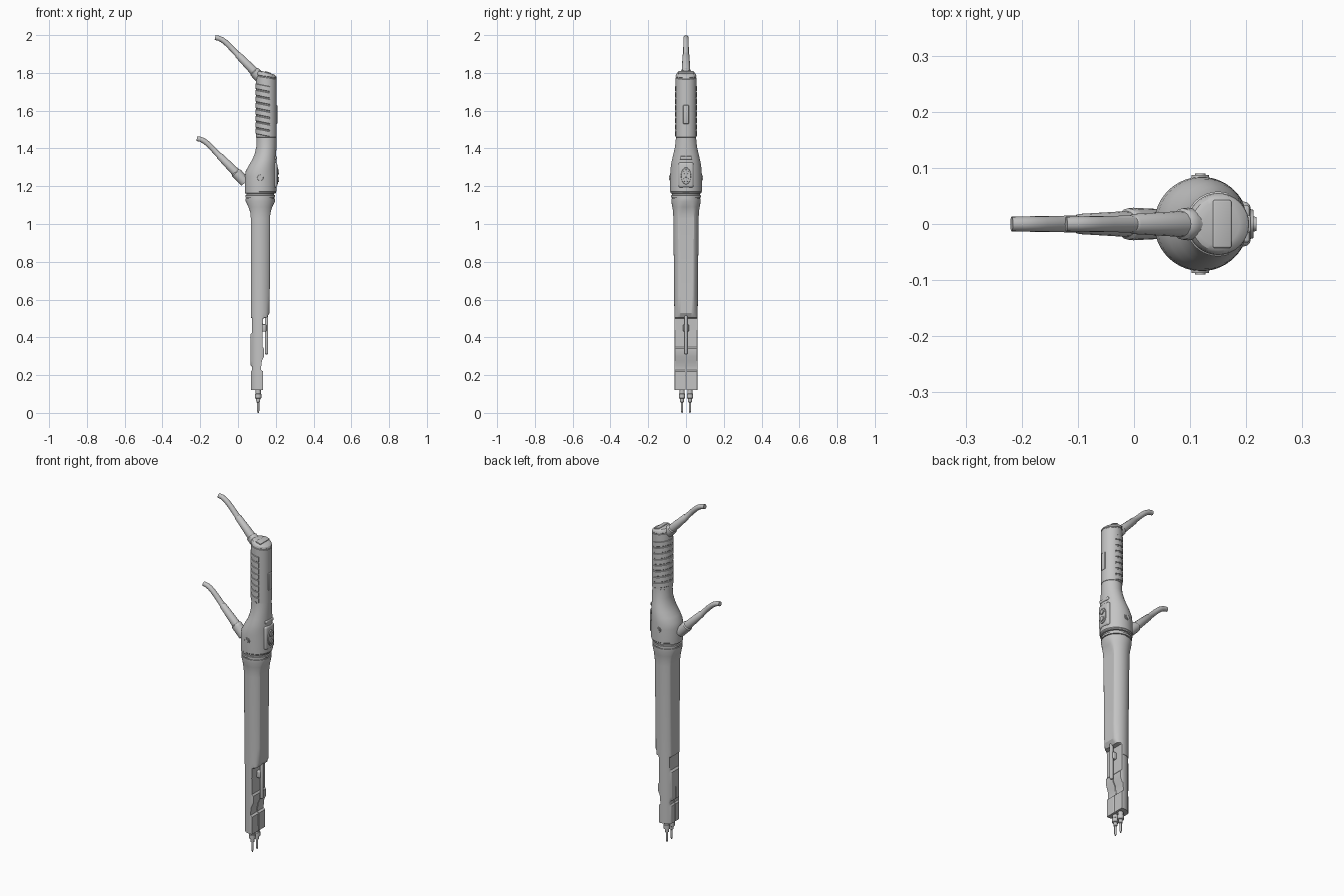
import bpy, bmesh, math
from mathutils import Vector

if "Cube" in bpy.data.objects:
    bpy.data.objects.remove(bpy.data.objects["Cube"], do_unlink=True)

grey = bpy.data.materials.new("plain grey")
grey.use_nodes = True
grey.diffuse_color = (0.55, 0.55, 0.55, 1)
grey.node_tree.nodes["Principled BSDF"].inputs["Base Color"].default_value = (0.55, 0.55, 0.55, 1)

AXIS = 0.118   # x of the barrel axis
GRIP = 0.15    # x of the grip axis


def finish(obj, angle=30):
    bpy.ops.object.select_all(action="DESELECT")
    obj.select_set(True)
    bpy.context.view_layer.objects.active = obj
    obj.data.materials.clear()
    obj.data.materials.append(grey)
    bpy.ops.object.shade_smooth_by_angle(angle=math.radians(angle))
    return obj


def from_bmesh(name, bm, angle=30):
    bmesh.ops.recalc_face_normals(bm, faces=bm.faces)
    mesh = bpy.data.meshes.new(name)
    bm.to_mesh(mesh)
    bm.free()
    obj = bpy.data.objects.new(name, mesh)
    bpy.context.collection.objects.link(obj)
    return finish(obj, angle)


def loft(name, sections, cy=0, n=56):
    """Stacked rings: z, centre x, x radius, y radius, then flats (low, high) and tilt."""
    bm = bmesh.new()
    rings = []
    for z, cx, rx, ry, lo, hi, tilt in sections:
        ring = []
        for i in range(n):
            a = math.tau * i / n
            x = max(lo, min(hi, rx * math.cos(a)))
            ring.append(bm.verts.new((cx + x, cy + ry * math.sin(a), z + tilt * x)))
        rings.append(ring)
    for a, b in zip(rings, rings[1:]):
        for i in range(n):
            j = (i + 1) % n
            bm.faces.new((a[i], a[j], b[j], b[i]))
    bm.faces.new(rings[0])
    bm.faces.new(rings[-1])
    return from_bmesh(name, bm)


def box(name, centre, size, bevel=0.0, tilt=0.0):
    bm = bmesh.new()
    bmesh.ops.create_cube(bm, size=1)
    bmesh.ops.scale(bm, vec=size, verts=bm.verts)
    if bevel:
        bmesh.ops.bevel(bm, geom=bm.edges[:], offset=bevel, segments=3,
                        profile=0.5, affect="EDGES")
    obj = from_bmesh(name, bm)
    obj.location = centre
    obj.rotation_euler.y = tilt
    return obj


def disc(name, centre, radius, depth, axis, stretch=1.0):
    bm = bmesh.new()
    bmesh.ops.create_cone(bm, cap_ends=True, segments=32, radius1=radius,
                          radius2=radius * 0.9, depth=depth)
    rot = Vector(axis).to_track_quat("Z", "Y").to_matrix()
    bmesh.ops.rotate(bm, matrix=rot, verts=bm.verts)
    bmesh.ops.scale(bm, vec=(1, 1, stretch), verts=bm.verts)
    obj = from_bmesh(name, bm)
    obj.location = centre
    return obj


# Lower jaw: round bar cut flat on both sides, with notches
jaw = [(0.12, -0.05, 0.014), (0.22, -0.05, 0.014), (0.228, -0.043, 0.004),
       (0.245, -0.043, 0.004), (0.252, -0.052, 0.006), (0.275, -0.052, 0.008),
       (0.30, -0.052, 0.02), (0.34, -0.052, 0.02), (0.35, -0.052, 0.012),
       (0.415, -0.052, 0.012), (0.425, -0.043, 0.012), (0.52, -0.043, 0.012)]
jaw_obj = loft("lower_jaw", [(z, AXIS, 0.061, 0.061, lo, hi, 0) for z, lo, hi in jaw])

# Slit splitting the jaw in two
slit = box("slit_cutter", (AXIS, 0, 0.2), (0.2, 0.005, 0.24))
cut = jaw_obj.modifiers.new("slit", "BOOLEAN")
cut.operation = "DIFFERENCE"
cut.solver = "EXACT"
cut.object = slit
bpy.context.view_layer.objects.active = jaw_obj
bpy.ops.object.modifier_apply(modifier=cut.name)
bpy.data.objects.remove(slit, do_unlink=True)

# Barrel with flattened sides flaring into a round collar
barrel = [(0.44, 0.062, 0.043, 0.012), (0.50, 0.062, 0.043, 0.014),
          (0.505, 0.062, 0.05, 0.035), (0.53, 0.062, 0.05, 0.05),
          (0.62, 0.0625, 0.05, 0.05), (1.03, 0.067, 0.05, 0.051),
          (1.06, 0.068, 0.053, 0.054), (1.09, 0.072, 0.063, 0.063),
          (1.12, 0.078, 0.078, 0.078), (1.135, 0.078, 0.078, 0.078)]
loft("barrel", [(z, AXIS, r, r, -lo, hi, 0) for z, r, lo, hi in barrel])

# Grooved collar
collar = [(1.13, 0.073), (1.14, 0.073), (1.141, 0.079), (1.152, 0.079),
          (1.153, 0.073), (1.162, 0.073), (1.163, 0.082), (1.175, 0.082)]
loft("collar", [(z, AXIS, r, r, -1, 1, 0) for z, r in collar])

# Control head blending into the neck
head = [(1.168, 0.12, 0.08, 0.08), (1.173, 0.12, 0.084, 0.084),
        (1.25, 0.12, 0.084, 0.084), (1.28, 0.122, 0.081, 0.083),
        (1.31, 0.13, 0.073, 0.08), (1.34, 0.139, 0.064, 0.074),
        (1.37, 0.145, 0.057, 0.067), (1.41, 0.15, 0.053, 0.058),
        (1.45, GRIP, 0.053, 0.054), (1.465, GRIP, 0.053, 0.053)]
loft("control_head", [(z, cx, rx, ry, -1, 1, 0) for z, cx, rx, ry in head])

# Upper grip and its slanted cap
grip = [(1.457, 0.05, 0), (1.46, 0.055, 0), (1.76, 0.055, -0.1), (1.774, 0.055, -0.15),
        (1.776, 0.0525, -0.15), (1.78, 0.0525, -0.15), (1.782, 0.055, -0.15),
        (1.792, 0.053, -0.2), (1.799, 0.047, -0.25), (1.803, 0.038, -0.27)]
loft("upper_grip", [(z, GRIP, r, r, -1, 1, t) for z, r, t in grip])
box("cap_plate", (0.157, 0, 1.802), (0.034, 0.085, 0.007), 0.003, 0.26)
box("grip_back_plate", (0.204, 0, 1.58), (0.009, 0.03, 0.1), 0.004)

# Slanted ribs wrapped around the cable side of the grip
for k in range(8):
    bm = bmesh.new()
    base = 1.475 + k * 0.034
    columns = []
    for i in range(29):
        a = math.radians(70 + i * 220 / 28)
        shape = [(0.054, 0), (0.0578, 0.003), (0.0578, 0.027), (0.054, 0.03)]
        columns.append([bm.verts.new((GRIP + r * math.cos(a), r * math.sin(a),
                                      base + h - 0.2 * r * math.cos(a) - 0.01))
                        for r, h in shape])
    for a, b in zip(columns, columns[1:]):
        for i in range(4):
            j = (i + 1) % 4
            bm.faces.new((a[i], a[j], b[j], b[i]))
    bm.faces.new(columns[0])
    bm.faces.new(columns[-1])
    from_bmesh(f"grip_rib_{k + 1}", bm)


# Bent tapering hoses, both of the same shape
def hose(name, dx, dz):
    path = [(0.135, 1.755, 0.027), (0.096, 1.797, 0.029), (0.087, 1.806, 0.028),
            (0.084, 1.81, 0.023), (0.0, 1.895, 0.018), (-0.003, 1.898, 0.015),
            (-0.045, 1.942, 0.0145), (-0.066, 1.962, 0.0142), (-0.082, 1.974, 0.014),
            (-0.1, 1.983, 0.0135), (-0.121, 1.987, 0.013)]
    curve = bpy.data.curves.new(name, "CURVE")
    curve.dimensions = "3D"
    curve.bevel_depth = 1
    curve.bevel_resolution = 6
    curve.use_fill_caps = True
    spline = curve.splines.new("POLY")
    spline.points.add(len(path) - 1)
    for p, (x, z, r) in zip(spline.points, path):
        p.co = (x + dx, 0, z + dz, 1)
        p.radius = r
    obj = bpy.data.objects.new(name, curve)
    bpy.context.collection.objects.link(obj)
    bpy.ops.object.select_all(action="DESELECT")
    obj.select_set(True)
    bpy.context.view_layer.objects.active = obj
    bpy.ops.object.convert(target="MESH")
    finish(bpy.context.view_layer.objects.active, 35)


hose("upper_hose", 0, 0)
hose("lower_hose", -0.097, -0.535)

# Control panel on the head
box("panel_frame", (0.19, 0, 1.26), (0.036, 0.08, 0.135), 0.012)
disc("panel_dial", (0.207, 0, 1.255), 0.028, 0.012, (1, 0, 0), 1.7)
for s in (-1, 1):
    disc("panel_button", (0.213, 0, 1.255 + s * 0.02), 0.014, 0.01, (1, 0, 0))
box("panel_top_bar", (0.192, 0, 1.35), (0.028, 0.066, 0.018), 0.005)

# Round side buttons
for side, s in (("front", -1), ("back", 1)):
    disc(f"{side}_button_rim", (AXIS, s * 0.082, 1.245), 0.017, 0.01, (0, s, 0))
    disc(f"{side}_button", (AXIS, s * 0.084, 1.245), 0.01, 0.012, (0, s, 0))

# Clip bar beside the jaw
box("clip_bar", (0.151, 0, 0.415), (0.018, 0.016, 0.21), 0.006)
box("clip_mount", (0.135, 0, 0.45), (0.03, 0.03, 0.04), 0.006)

# Pair of stepped tips
tip = [(0.0, 0.003), (0.012, 0.006), (0.055, 0.006), (0.058, 0.01), (0.075, 0.011),
       (0.078, 0.017), (0.1, 0.017), (0.102, 0.014), (0.125, 0.014)]
for side, s in (("right", -1), ("left", 1)):
    loft(f"{side}_tip", [(z, 0.107, r, r, -1, 1, 0) for z, r in tip], s * 0.021, 20)
